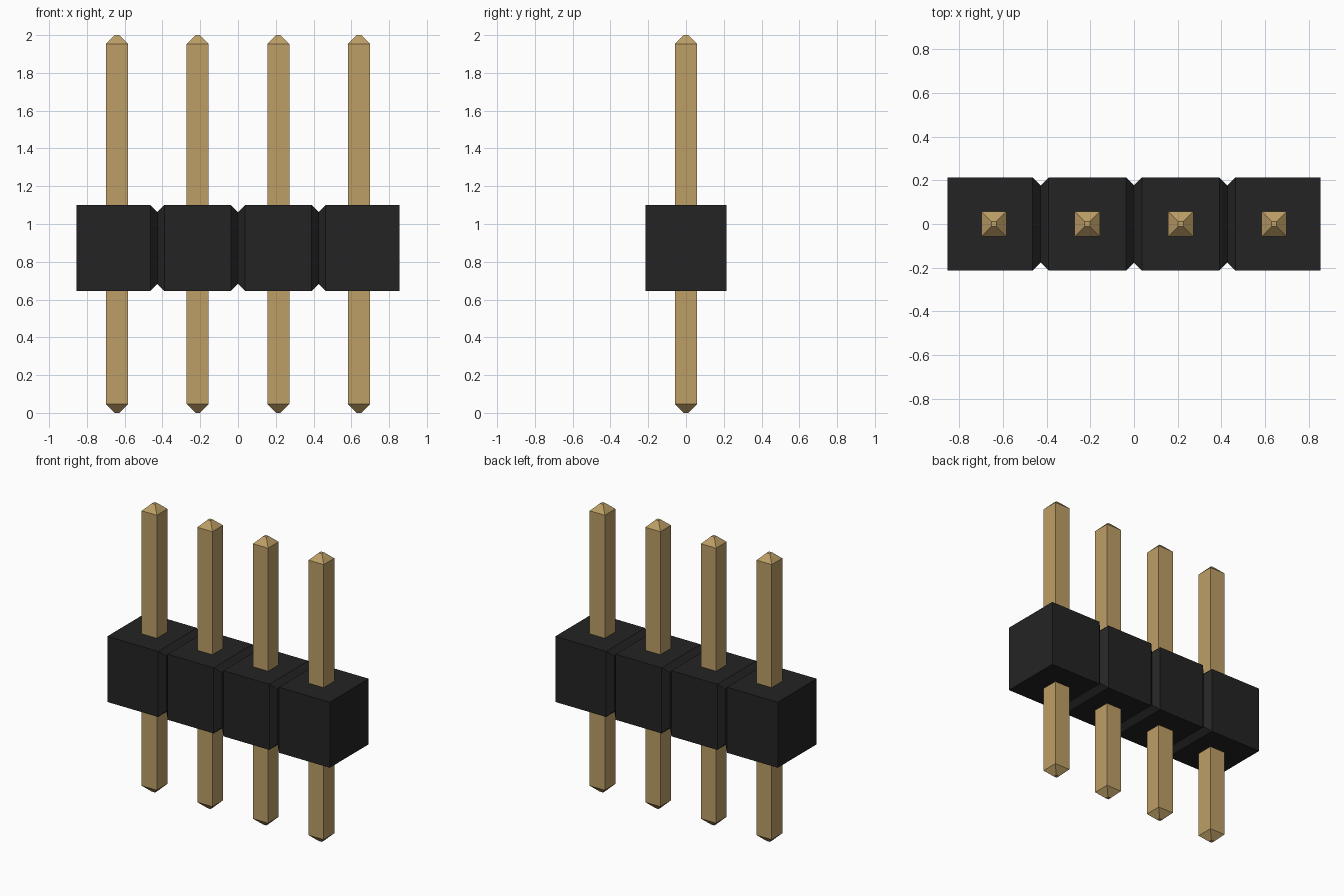
import bpy
import bmesh
from mathutils import Vector

if "Cube" in bpy.data.objects:
    bpy.data.objects.remove(bpy.data.objects["Cube"], do_unlink=True)

PITCH = 0.427
COUNT = 4
BODY_Z = 0.873
HALF_Y, HALF_Z = 0.2135, 0.2275
GROOVE = 0.037
PIN_HALF, TIP_HALF, TIP = 0.058, 0.012, 0.046
PIN_TOP = 2.0


def make_material(name, colour):
    mat = bpy.data.materials.new(name)
    mat.use_nodes = True
    mat.diffuse_color = (*colour, 1)
    mat.node_tree.nodes["Principled BSDF"].inputs["Base Color"].default_value = (*colour, 1)
    return mat


def loft(name, rings, axis, mat):
    """Join rectangular rings (position, half_u, half_v) along an axis, with end caps."""
    bm = bmesh.new()
    loops = []
    for pos, u, v in rings:
        corners = [(-u, -v), (u, -v), (u, v), (-u, v)]
        loops.append([bm.verts.new(Vector((pos, a, b) if axis == "x" else (a, b, pos)))
                      for a, b in corners])
    for low, high in zip(loops, loops[1:]):
        for i in range(4):
            j = (i + 1) % 4
            bm.faces.new((low[i], low[j], high[j], high[i]))
    bm.faces.new(loops[0])
    bm.faces.new(loops[-1])
    bmesh.ops.recalc_face_normals(bm, faces=bm.faces)
    mesh = bpy.data.meshes.new(name)
    bm.to_mesh(mesh)
    bm.free()
    mesh.materials.append(mat)
    obj = bpy.data.objects.new(name, mesh)
    bpy.context.collection.objects.link(obj)
    return obj


black = make_material("black plastic", (0.0175, 0.0175, 0.0175))
gold = make_material("brass", (0.51, 0.345, 0.135))

# Housing: one block with a V groove around it between neighbouring cells
end = PITCH * COUNT / 2
rings = [(-end, HALF_Y, HALF_Z)]
for i in range(1, COUNT):
    x = -end + i * PITCH
    rings += [(x - GROOVE, HALF_Y, HALF_Z),
              (x, HALF_Y - GROOVE, HALF_Z - GROOVE),
              (x + GROOVE, HALF_Y, HALF_Z)]
rings.append((end, HALF_Y, HALF_Z))
housing = loft("housing", rings, "x", black)
housing.location.z = BODY_Z

# Square pins with blunt pyramid tips, one through each cell
for i in range(COUNT):
    pin = loft(f"pin_{i + 1}", [(0, TIP_HALF, TIP_HALF),
                                (TIP, PIN_HALF, PIN_HALF),
                                (PIN_TOP - TIP, PIN_HALF, PIN_HALF),
                                (PIN_TOP, TIP_HALF, TIP_HALF)], "z", gold)
    pin.location.x = -end + (i + 0.5) * PITCH
